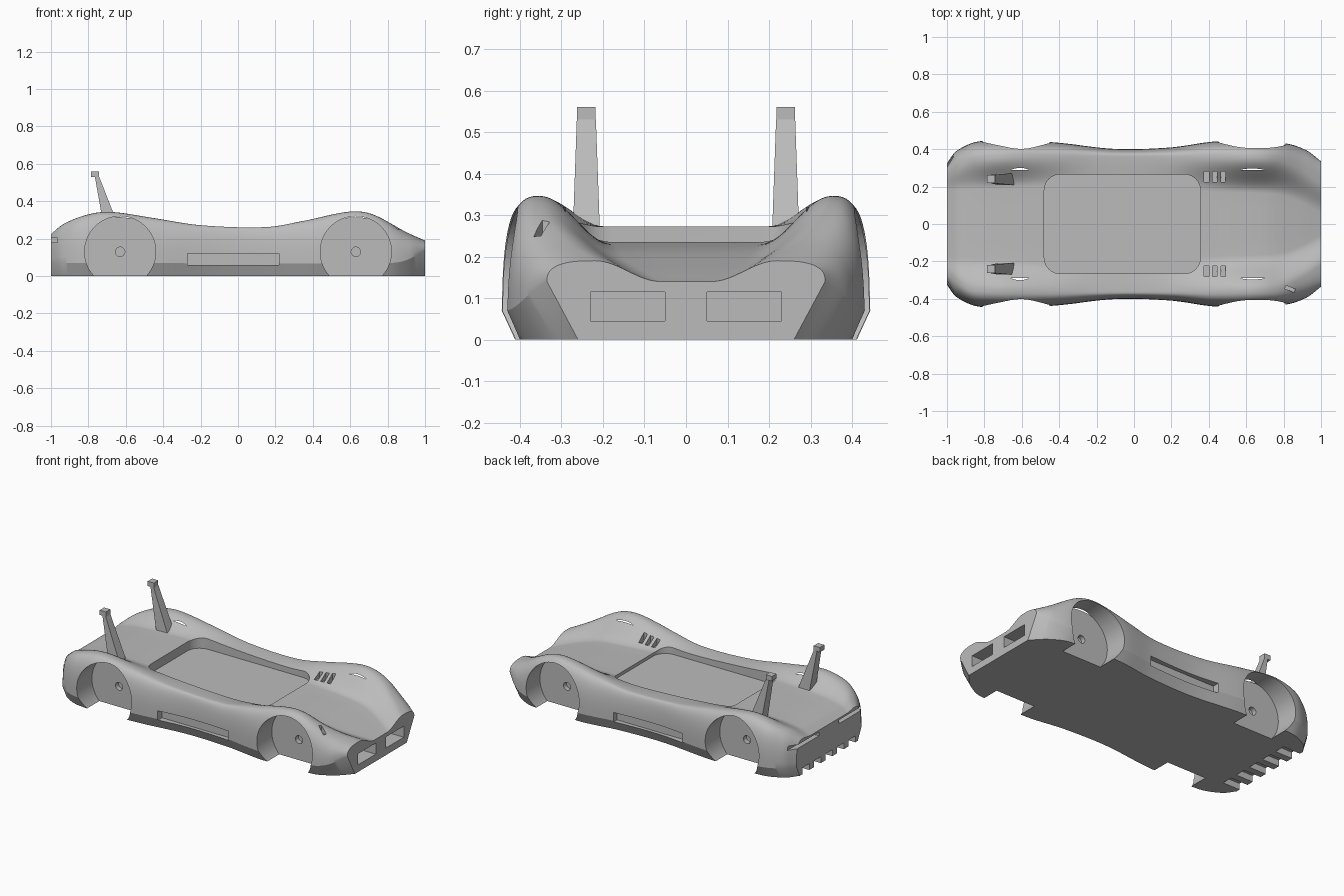
import bpy, bmesh, math
from mathutils import Matrix, Vector

if "Cube" in bpy.data.objects:
    bpy.data.objects.remove(bpy.data.objects["Cube"])

grey = bpy.data.materials.new("body grey")
grey.use_nodes = True
COLOUR = (0.5, 0.5, 0.5, 1)
grey.diffuse_color = COLOUR
grey.node_tree.nodes["Principled BSDF"].inputs["Base Color"].default_value = COLOUR


def make_object(name, bm):
    bmesh.ops.recalc_face_normals(bm, faces=bm.faces)
    mesh = bpy.data.meshes.new(name)
    bm.to_mesh(mesh)
    bm.free()
    mesh.materials.append(grey)
    obj = bpy.data.objects.new(name, mesh)
    bpy.context.collection.objects.link(obj)
    return obj


def curve_at(keys, x):
    """Smooth curve through (position, value) keys."""
    def slope(i):
        a, b = keys[max(i - 1, 0)], keys[min(i + 1, len(keys) - 1)]
        return (b[1] - a[1]) / (b[0] - a[0])
    i = 0
    while i < len(keys) - 2 and x > keys[i + 1][0]:
        i += 1
    (xa, va), (xb, vb) = keys[i], keys[i + 1]
    d = xb - xa
    t = (x - xa) / d
    return (va * (1 + 2 * t) * (1 - t) ** 2 + slope(i) * d * t * (1 - t) ** 2
            + vb * t * t * (3 - 2 * t) + slope(i + 1) * d * t * t * (t - 1))


# Body lines along the length: width, fender crest, centre line and sill
WIDTH = [(-1, .325), (-.95, .39), (-.82, .443), (-.45, .438), (-.1, .402),
         (.2, .41), (.45, .442), (.8, .432), (.92, .395), (1, .335)]
CREST = [(-1, .225), (-.93, .28), (-.8, .33), (-.68, .343), (-.45, .31), (-.2, .272),
         (.15, .262), (.35, .295), (.6, .345), (.72, .33), (.9, .235), (1, .19)]
CENTRE = [(-1, .215), (-.93, .25), (-.75, .27), (-.4, .27), (.1, .245),
          (.4, .233), (.7, .215), (.88, .175), (1, .14)]
CREST_Y = [(-1, .26), (-.85, .345), (.75, .35), (.88, .3), (1, .22)]
VALLEY_Y = [(-1, .18), (-.4, .2), (.5, .17), (.8, .15), (1, .06)]
SILL_Z = [(-1, .07), (.8, .07), (.9, .085), (1, .14)]
TUCK = [(-1, .035), (.8, .035), (.9, .05), (1, .075)]


def section(x):
    """Half outline from the bottom centre over the fender to the top centre."""
    width, crest, centre, crest_y, valley_y, sill, tuck = (
        curve_at(k, x) for k in (WIDTH, CREST, CENTRE, CREST_Y, VALLEY_Y, SILL_Z, TUCK))
    pts = [(0, 0), (width - tuck, 0)]
    steps = 18
    for i in range(steps + 1):
        a = math.pi / 2 * i / steps
        pts.append((crest_y + (width - crest_y) * max(math.cos(a), 0) ** .74,
                    sill + (crest - sill) * math.sin(a) ** .74))
    for i in range(1, steps + 1):
        t = i / steps
        pts.append((crest_y + (valley_y - crest_y) * t,
                    centre + (crest - centre) * (1 + math.cos(math.pi * t)) / 2))
    return pts + [(valley_y / 2, centre), (0, centre)]


bm = bmesh.new()
rings = []
STATIONS = 110
for i in range(STATIONS + 1):
    x = -math.cos(math.pi * i / STATIONS) * .35 + .65 * (2 * i / STATIONS - 1)
    half = section(x)
    loop = half + [(-y, z) for y, z in half[-2:0:-1]]
    rings.append([bm.verts.new((x, y, z)) for y, z in loop])
for a, b in zip(rings, rings[1:]):
    for j in range(len(a)):
        k = (j + 1) % len(a)
        bm.faces.new((a[j], a[k], b[k], b[j]))
bm.faces.new(rings[0])
bm.faces.new(rings[-1])
body = make_object("body_shell", bm)


def add_box(bm, low, high, turn=0, corner=0):
    low, high = Vector(low), Vector(high)
    made = bmesh.ops.create_cube(bm, size=1, matrix=(
        Matrix.Translation((low + high) / 2) @ Matrix.Rotation(turn, 4, "Z")
        @ Matrix.Diagonal((*(high - low), 1))))
    if corner:
        edges = {e for v in made["verts"] for e in v.link_edges
                 if abs(e.verts[0].co.z - e.verts[1].co.z) > .01}
        bmesh.ops.bevel(bm, geom=list(edges), offset=corner, segments=10,
                        profile=.5, affect="EDGES")


def add_drum(bm, x, y, z, radius, depth, sides):
    bmesh.ops.create_cone(bm, cap_ends=True, segments=sides, radius1=radius,
                          radius2=radius, depth=depth,
                          matrix=Matrix.Translation((x, y, z))
                          @ Matrix.Rotation(math.pi / 2, 4, "X"))


# Cutters: wheel wells, cockpit and all vents, then hub holes
wells, hubs = bmesh.new(), bmesh.new()
for side in (-1, 1):
    def side_box(x0, x1, y0, y1, z0, z1):
        ys = sorted((side * y0, side * y1))
        add_box(wells, (x0, ys[0], z0), (x1, ys[1], z1))
    for x in (-.63, .63):
        add_drum(wells, x, side * .49, .13, .19, .4, 72)
        add_drum(hubs, x, side * .29, .13, .025, .06, 24)
    side_box(.9, 1.1, .05, .23, .045, .115)        # nose intake
    side_box(-.27, .22, .375, .6, .06, .12)        # side slot
    side_box(-1.1, -.965, .1, .5, .18, .203)       # tail light slot
    for x in (.375, .42, .465):                    # fender louvres
        side_box(x, x + .025, .225, .28, .235, .5)
for i in range(-2, 3):                             # diffuser notches
    add_box(wells, (-1.1, i * .115 - .035, -.1), (-.88, i * .115 + .035, .04))
add_box(wells, (-.48, -.265, .215), (.355, .265, .5), corner=.085)
add_box(wells, (.808, -.357, .24), (.862, -.338, .4), turn=-.4)   # lamp slit

for name, cutter_bm in (("well_cutter", wells), ("hub_cutter", hubs)):
    cutter = make_object(name, cutter_bm)
    cutter.hide_render = True
    mod = body.modifiers.new(name, "BOOLEAN")
    mod.operation, mod.solver, mod.object = "DIFFERENCE", "EXACT", cutter
bpy.context.view_layer.update()
cut_mesh = bpy.data.meshes.new_from_object(
    body.evaluated_get(bpy.context.evaluated_depsgraph_get()))
body.modifiers.clear()
body.data = cut_mesh
for name in ("well_cutter", "hub_cutter"):
    bpy.data.objects.remove(bpy.data.objects[name])

# Rear wing struts: tapered post with a small square cap
LEVELS = [(.22, -.71, -.62, .034), (.53, -.765, -.742, .023)]
for name, y in (("wing_strut_near", -.24), ("wing_strut_far", .24)):
    bm = bmesh.new()
    loops = [[bm.verts.new((x, y + s * w, z)) for x, s in
              ((x0, -1), (x1, -1), (x1, 1), (x0, 1))] for z, x0, x1, w in LEVELS]
    for j in range(4):
        k = (j + 1) % 4
        bm.faces.new((loops[0][j], loops[0][k], loops[1][k], loops[1][j]))
    for loop in loops:
        bm.faces.new(loop)
    add_box(bm, (-.785, y - .022, .53), (-.742, y + .022, .56))
    make_object(name, bm)

# Smooth bodywork with crisp cut edges
bpy.ops.object.select_all(action="DESELECT")
body.select_set(True)
bpy.context.view_layer.objects.active = body
bpy.ops.object.shade_smooth_by_angle(angle=math.radians(24))
